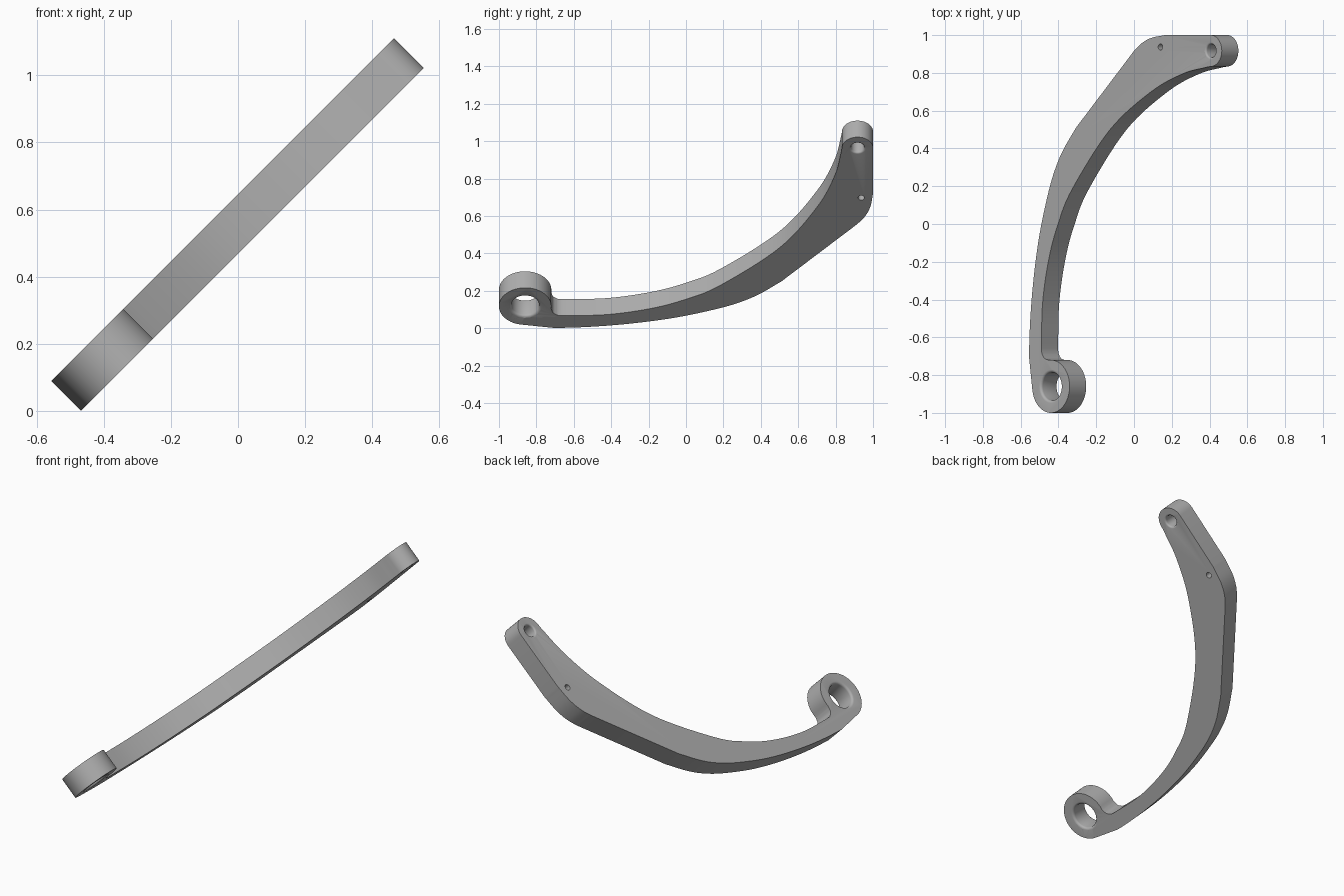
import bpy, bmesh, math
from mathutils import Vector

cube = bpy.data.objects.get("Cube")
if cube:
    bpy.data.objects.remove(cube, do_unlink=True)

TILT = math.sqrt(0.5)   # the flat plate leans 45 degrees
DEPTH = 0.088           # plate thickness seen along x and z

metal = bpy.data.materials.new("grey metal")
metal.use_nodes = True
metal.diffuse_color = (0.43, 0.43, 0.43, 1)
metal.node_tree.nodes["Principled BSDF"].inputs["Base Color"].default_value = (0.43, 0.43, 0.43, 1)


def place(y, w, t):
    """Plate position: y, height w on the lower face, t from lower (0) to upper (1) face."""
    return Vector((w - 0.469 - DEPTH * t, y, w + DEPTH * t))


def arc(center, radius, start, end, steps):
    angles = [math.radians(start + (end - start) * i / steps) for i in range(steps + 1)]
    return [(center[0] + radius * math.cos(a), center[1] + radius * TILT * math.sin(a))
            for a in angles]


def smooth(points, steps=8):
    """Smooth path through the given points."""
    p = [Vector(q) for q in points]
    p = [2 * p[0] - p[1]] + p + [2 * p[-1] - p[-2]]
    path = []
    for a, b, c, d in zip(p, p[1:], p[2:], p[3:]):
        for i in range(steps):
            t = i / steps
            path.append(tuple(0.5 * (2 * b + (c - a) * t + (2 * a - 5 * b + 4 * c - d) * t * t
                                     + (3 * b - a - 3 * c + d) * t ** 3)))
    return path + [tuple(p[-2])]


def loft(name, sections):
    """Solid through matching loops; each section is (loop, t)."""
    bm = bmesh.new()
    rings = [[bm.verts.new(place(y, w, t)) for y, w in loop] for loop, t in sections]
    for low, high in zip(rings, rings[1:]):
        n = len(low)
        for i in range(n):
            j = (i + 1) % n
            bm.faces.new((low[i], low[j], high[j], high[i]))
    bm.faces.new(rings[0][::-1])
    bm.faces.new(rings[-1])
    bmesh.ops.recalc_face_normals(bm, faces=bm.faces)
    mesh = bpy.data.meshes.new(name)
    bm.to_mesh(mesh)
    bm.free()
    mesh.materials.append(metal)
    obj = bpy.data.objects.new(name, mesh)
    bpy.context.collection.objects.link(obj)
    return obj


EYE = (-0.86, 0.117)    # large ring at the low end
TIP = (0.917, 0.963)    # rounded high end
PIN = (0.937, 0.697)    # small hole by the corner

# Outline: outer edge, corner, tip, inner edge, fillet, ring
outline = smooth([(-0.7, 0.001), (-0.56, 0.005), (-0.4, 0.015), (-0.23, 0.032), (-0.06, 0.056),
                  (0.1, 0.088), (0.25, 0.126), (0.38, 0.176), (0.51, 0.25)])
outline += smooth([(0.915, 0.556), (0.955, 0.595), (0.985, 0.648), (1.0, 0.72)])
outline += arc(TIP, 0.083, 0, 172, 24)
outline += smooth([(0.831, 0.945), (0.795, 0.815), (0.7, 0.647), (0.5, 0.43), (0.185, 0.23),
                   (0, 0.155), (-0.185, 0.106), (-0.42, 0.073), (-0.66, 0.067)])
outline += smooth([(-0.685, 0.069), (-0.71, 0.082), (-0.721, 0.104)], 4)
outline += arc(EYE, 0.14, 0, 264, 48)

arm = loft("curved_arm", [(outline, 0), (outline, 1)])

# Holes with rounded rims
for name, center, radius, rim in (("ring_bore", EYE, 0.074, 0.014),
                                  ("tip_bore", TIP, 0.035, 0.01),
                                  ("pin_bore", PIN, 0.017, 0)):
    depth = rim / (DEPTH / TILT)
    sides = [(radius + rim * (1 - math.sin(a)), depth * (1 - math.cos(a)))
             for a in (i * math.pi / 8 for i in range(5))] if rim else [(radius, 0)]
    levels = [(sides[0][0], -0.2)] + sides
    levels += [(r, 1 - t) for r, t in reversed(levels)]
    cutter = loft(name, [(arc(center, r, 0, 350, 35), t) for r, t in levels])
    cutter.hide_render = True
    cut = arm.modifiers.new(name, "BOOLEAN")
    cut.operation = "DIFFERENCE"
    cut.solver = "EXACT"
    cut.object = cutter
    bpy.context.view_layer.objects.active = arm
    bpy.ops.object.modifier_apply(modifier=cut.name)
    bpy.data.objects.remove(cutter, do_unlink=True)

bpy.ops.object.select_all(action="DESELECT")
arm.select_set(True)
bpy.context.view_layer.objects.active = arm
bpy.ops.object.shade_smooth_by_angle(angle=math.radians(35))
